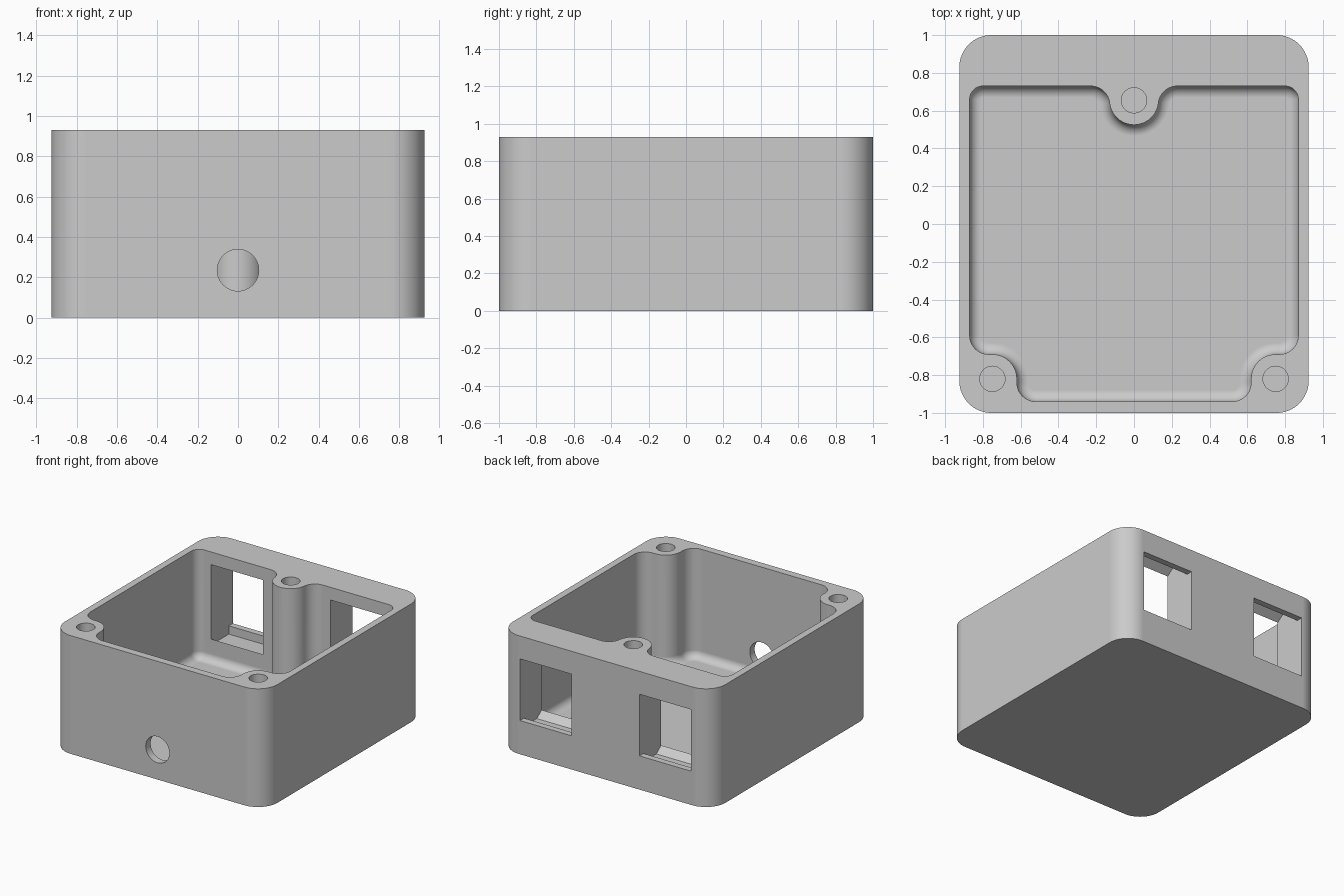
import bpy
import bmesh
from math import radians, cos, sin, atan2, degrees, pi

if "Cube" in bpy.data.objects:
    bpy.data.objects.remove(bpy.data.objects["Cube"], do_unlink=True)

HEIGHT = 0.93
FLOOR, FILLET = 0.07, 0.06
BOSS_R, BLEND_R = 0.13, 0.10

grey = bpy.data.materials.new("grey plastic")
grey.use_nodes = True
grey.diffuse_color = (0.6, 0.6, 0.6, 1)
grey.node_tree.nodes["Principled BSDF"].inputs["Base Color"].default_value = (0.6, 0.6, 0.6, 1)


def arc(cx, cy, r, start, end, steps=12):
    """Points along an arc, angles in degrees."""
    angles = [radians(start + (end - start) * i / steps) for i in range(steps + 1)]
    return [(cx + r * cos(a), cy + r * sin(a)) for a in angles]


def loft(name, rings):
    """Closed solid through rings of 3D points with equal counts."""
    bm = bmesh.new()
    loops = [[bm.verts.new(p) for p in ring] for ring in rings]
    n = len(loops[0])
    for a, b in zip(loops, loops[1:]):
        for i in range(n):
            j = (i + 1) % n
            bm.faces.new((a[i], a[j], b[j], b[i]))
    bm.faces.new(loops[0][::-1])
    bm.faces.new(loops[-1])
    bmesh.ops.recalc_face_normals(bm, faces=bm.faces)
    mesh = bpy.data.meshes.new(name)
    bm.to_mesh(mesh)
    bm.free()
    mesh.materials.append(grey)
    obj = bpy.data.objects.new(name, mesh)
    bpy.context.collection.objects.link(obj)
    return obj


def at_z(points, z):
    return [(x, y, z) for x, y in points]


def cavity_outline(d):
    """Inner wall outline shrunk by d, going round the screw bosses."""
    big, small = BOSS_R + d, BLEND_R - d
    dy = -0.025
    dx = ((BOSS_R + BLEND_R) ** 2 - dy ** 2) ** 0.5
    t = degrees(atan2(dy, dx))
    half = arc(0.52, -0.84, small, -90, 0)                 # beside front boss
    half += arc(0.75, -0.82, big, 180, 90)                 # front boss
    half += arc(0.77, -0.59, small, -90, 0)                # behind front boss
    half += arc(0.80, 0.66, 0.07 - d, 0, 90)               # back corner
    half += arc(dx, 0.655 + dy, small, 90, 180 + t)        # beside back boss
    half += arc(0, 0.655, big, t, -90)[1:]                 # back boss
    mirrored = [(-x, y) for x, y in half[-2::-1]]
    return half + mirrored


# Outer shell
R = 0.17
outline = []
for sx, sy, start in ((1, 1, 0), (-1, 1, 90), (-1, -1, 180), (1, -1, 270)):
    outline += arc(sx * (0.925 - R), sy * (1 - R), R, start, start + 90, 16)
box = loft("enclosure_box", [at_z(outline, 0), at_z(outline, HEIGHT)])

# Cavity with a rounded floor edge
cutters = []
rings = []
for i in range(9):
    a = i / 8 * pi / 2
    rings.append(at_z(cavity_outline(FILLET * (1 - sin(a))), FLOOR + FILLET * (1 - cos(a))))
rings.append(at_z(cavity_outline(0), HEIGHT + 0.1))
cutters.append(loft("cavity_cutter", rings))

# Screw holes
for x, y in ((-0.75, -0.82), (0.75, -0.82), (0, 0.655)):
    circle = arc(x, y, 0.067, 0, 360, 32)[:-1]
    cutters.append(loft("screw_hole_cutter", [at_z(circle, 0.5), at_z(circle, HEIGHT + 0.1)]))

# Cable hole in the front wall
circle = arc(0, 0.235, 0.103, 0, 360, 48)[:-1]
cutters.append(loft("cable_hole_cutter", [[(x, y, z) for x, z in circle] for y in (-1.1, -0.8)]))

# Jack openings in the back wall: front lip, clip groove, sloped inner edge
profile = [(1.1, 0.265), (0.95, 0.265), (0.95, 0.2), (0.79, 0.2), (0.73, 0.245), (0.69, 0.275),
           (0.69, 0.80), (0.73, 0.83), (0.79, 0.875), (0.95, 0.875), (0.95, 0.75), (1.1, 0.75)]
for side in (-1, 1):
    cutters.append(loft("jack_opening_cutter",
                        [[(side * x, y, z) for y, z in profile] for x in (0.295, 0.745)]))

# Cut everything out of the shell
bpy.context.view_layer.objects.active = box
box.select_set(True)
for cutter in cutters:
    mod = box.modifiers.new("cut", 'BOOLEAN')
    mod.operation = 'DIFFERENCE'
    mod.solver = 'EXACT'
    mod.object = cutter
    bpy.ops.object.modifier_apply(modifier=mod.name)
    bpy.data.objects.remove(cutter, do_unlink=True)

# Smooth rounds, crisp edges, flat walls
bpy.ops.object.shade_smooth_by_angle(angle=radians(30))
weighted = box.modifiers.new("weighted_normals", 'WEIGHTED_NORMAL')
weighted.keep_sharp = True
